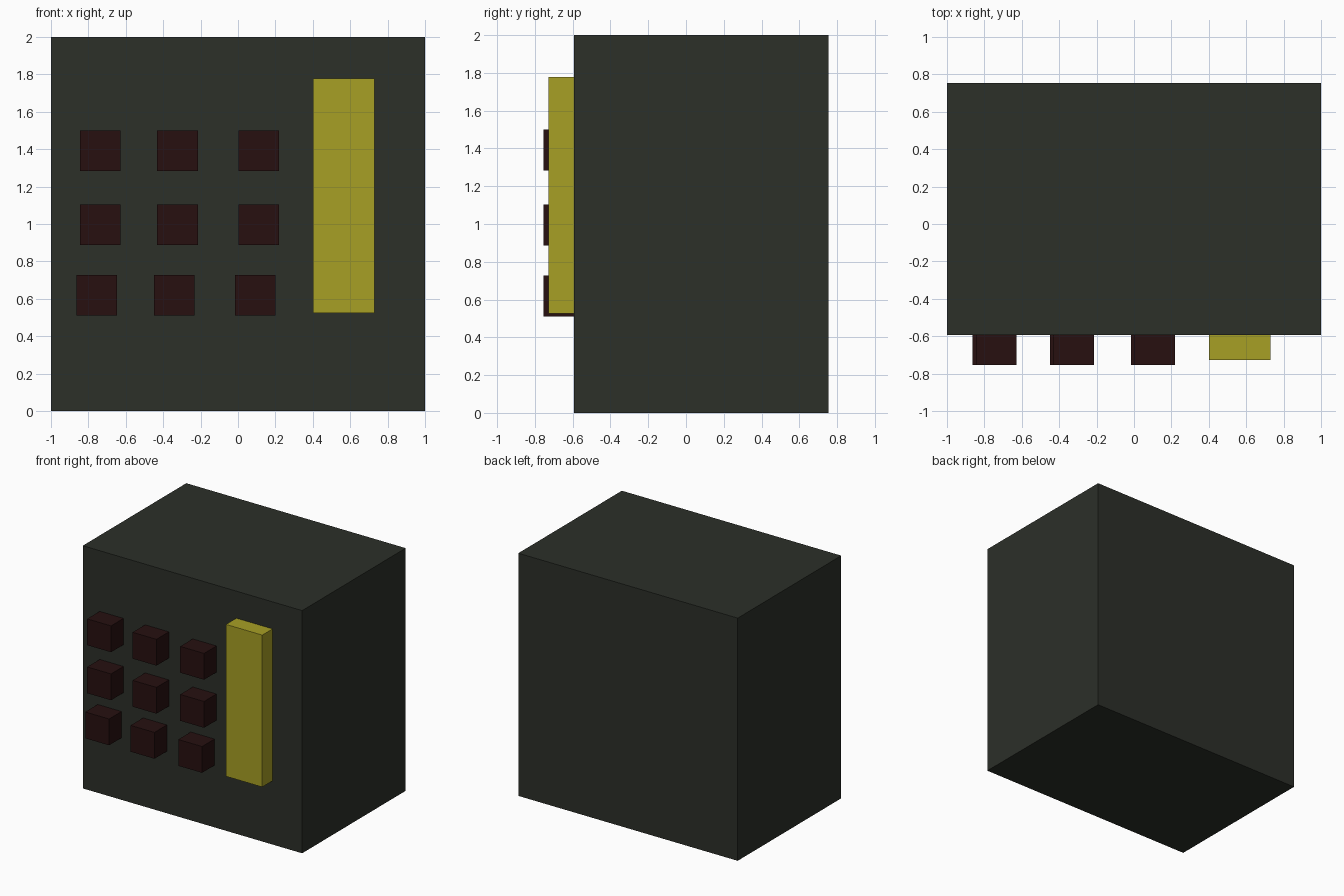
import bpy

if "Cube" in bpy.data.objects:
    bpy.data.objects.remove(bpy.data.objects["Cube"])


def material(name, rgb):
    m = bpy.data.materials.new(name)
    m.diffuse_color = (*rgb, 1)
    m.use_nodes = True
    m.node_tree.nodes["Principled BSDF"].inputs["Base Color"].default_value = m.diffuse_color
    return m


def box(name, x, y, z, mat):
    """Box from (min, max) ranges on each axis."""
    ranges = (x, y, z)
    bpy.ops.mesh.primitive_cube_add(size=1, location=[(a + b) / 2 for a, b in ranges])
    ob = bpy.context.object
    ob.name = name
    ob.scale = [b - a for a, b in ranges]
    bpy.ops.object.transform_apply(location=False, rotation=False, scale=True)
    ob.data.materials.append(mat)
    return ob


dark = material("dark_casing", (0.025, 0.029, 0.022))
maroon = material("maroon_buttons", (0.020, 0.005, 0.005))
yellow = material("yellow_panel", (0.39, 0.35, 0.018))

FRONT = -0.593
INNER = FRONT + 0.02  # parts sink slightly into the casing

# Main casing
box("casing", (-1, 1), (FRONT, 0.755), (0, 2), dark)

# Raised vertical panel
box("yellow_panel", (0.40, 0.73), (-0.727, INNER), (0.525, 1.777), yellow)

# Keypad: three rows of three, bottom row shifted slightly left
SIZE = 0.217
for row, (z, shift) in enumerate([(1.283, 0), (0.887, 0), (0.511, -0.018)]):
    for col, x0 in enumerate([-0.846, -0.432, 0.002]):
        x = x0 + shift
        box(f"button_{row + 1}_{col + 1}", (x, x + SIZE), (-0.755, INNER), (z, z + SIZE), maroon)
